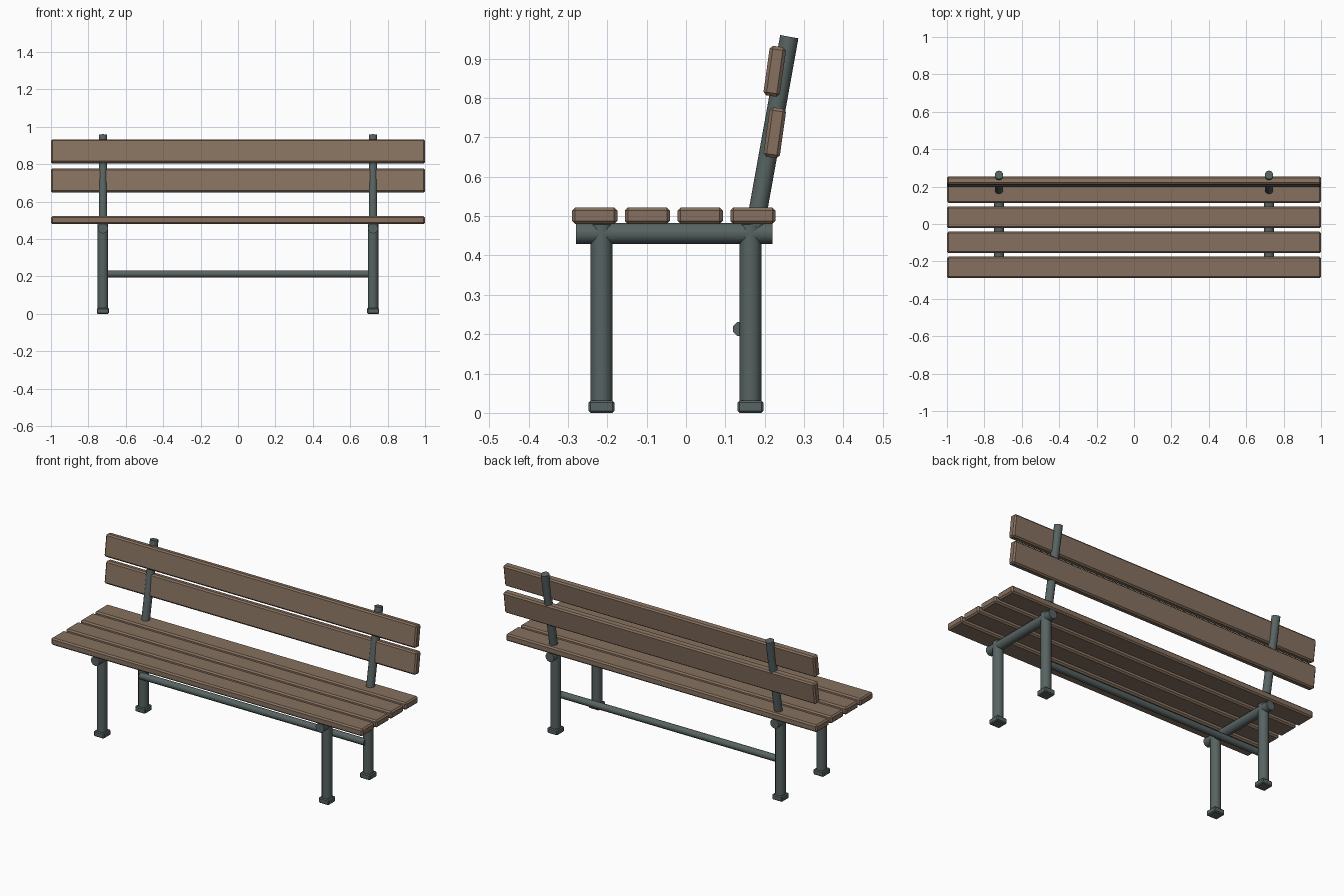
import bpy, math
from mathutils import Vector

if "Cube" in bpy.data.objects:
    bpy.data.objects.remove(bpy.data.objects["Cube"])


def material(name, color):
    m = bpy.data.materials.new(name)
    m.diffuse_color = color
    m.use_nodes = True
    m.node_tree.nodes["Principled BSDF"].inputs["Base Color"].default_value = m.diffuse_color
    return m


WOOD = material("wood", (0.24, 0.165, 0.115, 1))
METAL = material("metal", (0.095, 0.125, 0.122, 1))


def box(name, loc, size, mat, tilt=0.0, bevel=0.008):
    bpy.ops.mesh.primitive_cube_add(size=1, location=loc)
    ob = bpy.context.object
    ob.name = name
    ob.scale = size
    bpy.ops.object.transform_apply(location=False, rotation=False, scale=True)
    ob.rotation_euler.x = tilt
    b = ob.modifiers.new("bevel", 'BEVEL')
    b.width = bevel
    b.segments = 1
    ob.data.materials.append(mat)
    return ob


def tube(name, a, b, radius, sides, spin=0.0):
    a, b = Vector(a), Vector(b)
    bpy.ops.mesh.primitive_cylinder_add(vertices=sides, radius=radius,
                                        depth=(b - a).length, rotation=(0, 0, spin))
    bpy.ops.object.transform_apply(location=False, rotation=True, scale=False)
    ob = bpy.context.object
    ob.name = name
    ob.location = (a + b) / 2
    ob.rotation_euler = (b - a).to_track_quat('Z', 'Y').to_euler()
    ob.data.materials.append(METAL)
    bpy.ops.object.shade_smooth_by_angle(angle=math.radians(50))
    return ob


# seat slats
for i in range(4):
    box(f"seat_slat_{i + 1}", (0, -0.232 + 0.134 * i, 0.501), (2, 0.115, 0.042), WOOD)

# backrest slats
for name, z in (("lower", 0.712), ("upper", 0.868)):
    box(f"back_slat_{name}", (0, 0.2255, z), (2, 0.042, 0.127), WOOD,
        tilt=-math.radians(8))

# side frames
for side, x in (("left", -0.722), ("right", 0.722)):
    for end, y in (("front", -0.2145), ("rear", 0.164)):
        tube(f"{end}_leg_{side}", (x, y, 0.01), (x, y, 0.479), 0.028, 12)
        box(f"{end}_foot_{side}", (x, y, 0.0155), (0.066, 0.066, 0.031), METAL, bevel=0.005)
    tube(f"seat_beam_{side}", (x, -0.28, 0.456), (x, 0.22, 0.456), 0.027, 12)
    tube(f"back_post_{side}", (x, 0.175, 0.47), (x, 0.2625, 0.956), 0.0235, 10)

# rear stretcher between the legs
tube("stretcher", (-0.722, 0.138, 0.213), (0.722, 0.138, 0.213), 0.0195, 8,
     spin=math.radians(22.5))
